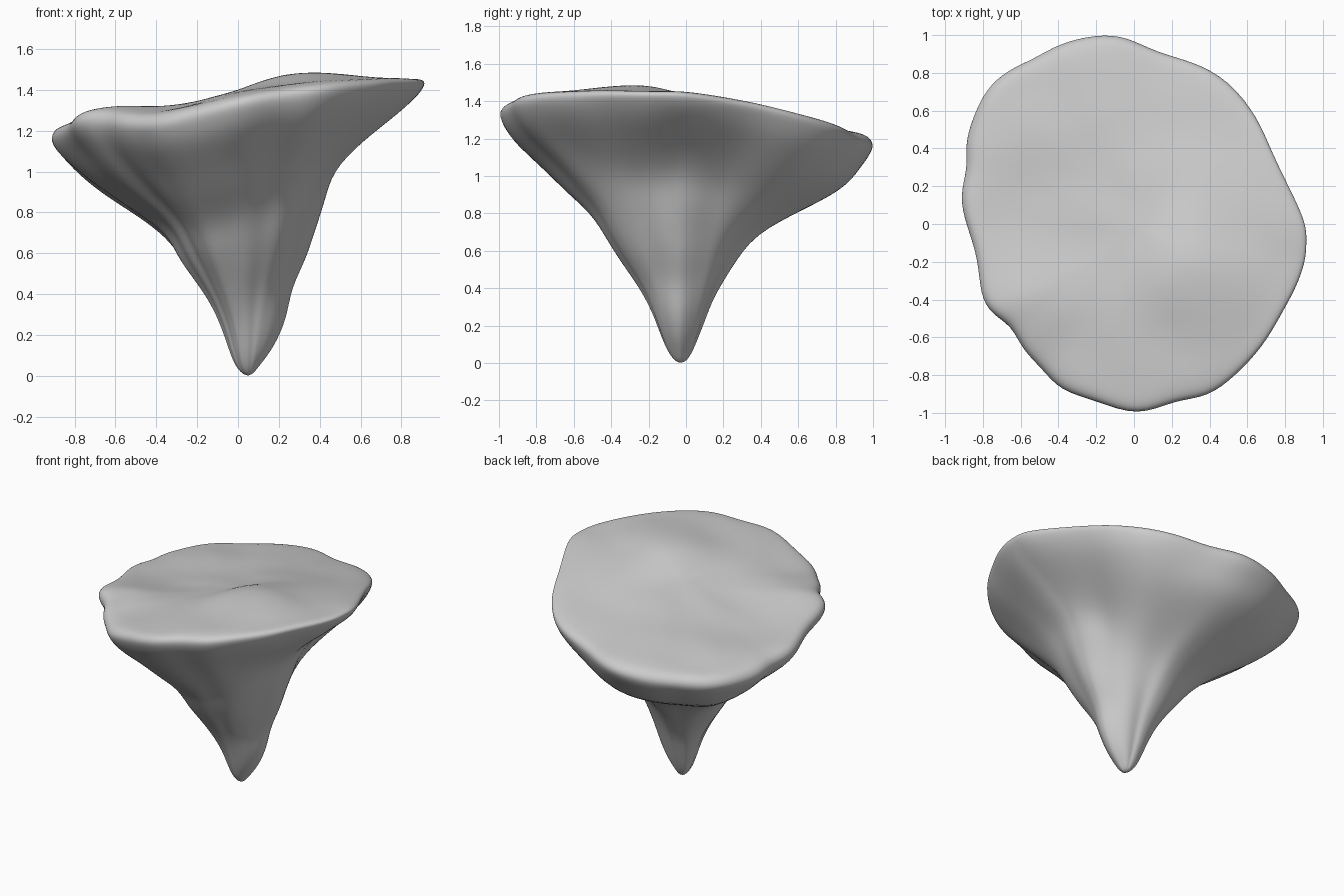
import bpy, bmesh, math
from mathutils import Vector, noise

if "Cube" in bpy.data.objects:
    bpy.data.objects.remove(bpy.data.objects["Cube"])

AX, AY = 0.05, -0.03          # axis through the lower tip

# Outline of the rim seen from above
RIM = [(.92, 0), (.84, .17), (.735, .38), (.66, .57), (.505, .765), (.32, .865),
       (.12, .91), (-.04, 1.0), (-.2, 1.01), (-.4, .96), (-.53, .88), (-.67, .82),
       (-.79, .72), (-.865, .55), (-.9, .42), (-.885, .3), (-.93, .15), (-.895, 0),
       (-.83, -.18), (-.82, -.38), (-.76, -.48), (-.65, -.54), (-.595, -.67),
       (-.49, -.77), (-.395, -.89), (-.2, -.94), (.02, -1.03), (.22, -.935),
       (.39, -.925), (.54, -.81), (.69, -.65), (.78, -.49), (.865, -.34),
       (.915, -.2), (.92, -.1)]
# Height of the rim's outermost edge, every 30 degrees
RIM_Z = [1.43, 1.37, 1.26, 1.18, 1.13, 1.12, 1.18, 1.25, 1.21, 1.34, 1.41, 1.43]
# Side profiles as a fraction of the rim: right, back, left, front
T = [.008, .04, .1, .2, .3, .4, .5, .6, .7, .8, .9, .96, 1]
SIDE = [[.03, .07, .15, .215, .245, .325, .385, .43, .49, .63, .86, .96, 1],
        [.03, .055, .085, .13, .18, .235, .30, .40, .61, .86, .945, .985, 1],
        [.03, .065, .095, .13, .185, .265, .35, .42, .60, .77, .92, .98, 1],
        [.03, .065, .105, .15, .225, .31, .40, .505, .625, .78, .925, .98, 1]]
# Top surface: fraction of the rim and how much of the lip height is reached
TOP = [(.985, .6), (.95, .92), (.87, 1), (.75, 1), (.6, 1), (.45, 1), (.3, 1), (.15, 1)]


def around(values, angle):
    """Smooth periodic interpolation of evenly spaced values."""
    n = len(values)
    p = (angle / math.tau) % 1 * n
    i, f = int(p) % n, p - int(p)
    f = f * f * (3 - 2 * f) if n == 4 else f
    return values[i] * (1 - f) + values[(i + 1) % n] * f


def plane(x, y):
    """Tilted plane that the top follows."""
    return 1.345 + .11 * x - .08 * y


def bump(x, y, cx, cy, size, height):
    return height * math.exp(-((x - cx) ** 2 + (y - cy) ** 2) / size ** 2)


bm = bmesh.new()
rings = []

# Tapering underside
for k, t in enumerate(T):
    ring = []
    for x, y in RIM:
        a = math.atan2(y - AY, x - AX)
        f = around([s[k] for s in SIDE], a)
        z = t * around(RIM_Z, a)
        px, py = AX + (x - AX) * f, AY + (y - AY) * f
        rough = noise.noise(Vector((px, py, z)) * 4.5) * .1 * t * (1 - t) * 4
        f *= 1 + rough
        ring.append(bm.verts.new((AX + (x - AX) * f, AY + (y - AY) * f, z)))
    rings.append(ring)

# Rounded lip and gently uneven top
for f, rise in TOP:
    ring = []
    for x, y in RIM:
        a = math.atan2(y - AY, x - AX)
        px, py = AX + (x - AX) * f, AY + (y - AY) * f
        edge = around(RIM_Z, a) + rise * .065 * (.75 - .3 * math.cos(a))
        z = plane(px, py) + (edge - plane(x, y)) * f ** 2.5
        z += bump(px, py, .28, -.25, .33, .1) + bump(px, py, -.42, 0, .4, -.035)
        z += noise.noise(Vector((px, py, 3)) * 3.5) * .025 * min(1, (1 - f) * 5)
        ring.append(bm.verts.new((px, py, z)))
    rings.append(ring)

n = len(RIM)
for lo, hi in zip(rings, rings[1:]):
    for i in range(n):
        j = (i + 1) % n
        bm.faces.new((lo[i], lo[j], hi[j], hi[i]))

# Close the tip and the middle of the top
tip = bm.verts.new((AX, AY, 0))
mid = bm.verts.new((AX, AY, sum(v.co.z for v in rings[-1]) / n))
for i in range(n):
    j = (i + 1) % n
    bm.faces.new((tip, rings[0][j], rings[0][i]))
    bm.faces.new((mid, rings[-1][i], rings[-1][j]))
for face in bm.faces:
    face.smooth = True

mesh = bpy.data.meshes.new("floating_rock")
bm.to_mesh(mesh)
bm.free()
rock = bpy.data.objects.new("floating_rock", mesh)
bpy.context.collection.objects.link(rock)
sub = rock.modifiers.new("smooth", 'SUBSURF')
sub.levels = sub.render_levels = 2
